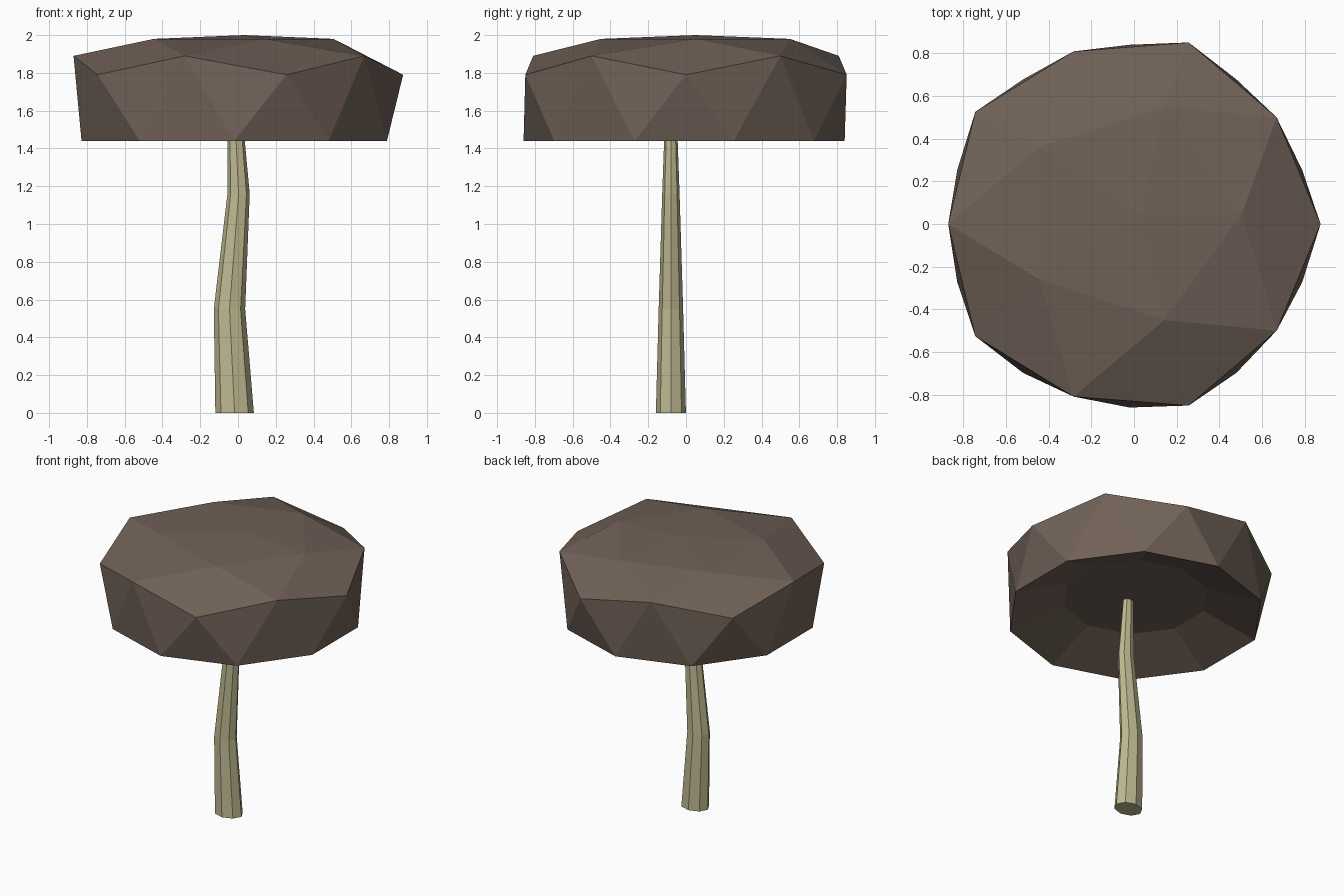
import bpy, bmesh, math

if "Cube" in bpy.data.objects:
    bpy.data.objects.remove(bpy.data.objects["Cube"])


def material(name, rgb):
    m = bpy.data.materials.new(name)
    lin = [((c / 255 + 0.055) / 1.055) ** 2.4 for c in rgb]
    m.diffuse_color = (*lin, 1)
    m.use_nodes = True
    m.node_tree.nodes["Principled BSDF"].inputs["Base Color"].default_value = m.diffuse_color
    return m


def finish(bm, name, mat):
    bmesh.ops.recalc_face_normals(bm, faces=bm.faces)
    me = bpy.data.meshes.new(name)
    bm.to_mesh(me)
    bm.free()
    me.materials.append(mat)
    ob = bpy.data.objects.new(name, me)
    bpy.context.collection.objects.link(ob)
    return ob


# Cap: upper half of an icosphere, each ring moved to its own height
bm = bmesh.new()
bmesh.ops.create_icosphere(bm, subdivisions=2, radius=1)
bmesh.ops.delete(bm, geom=[v for v in bm.verts if v.co.z < -0.1], context='VERTS')
for v in bm.verts:
    x, y, z = v.co
    if z > 0.95:
        v.co = (0.03, 0.05, 2.0)
    elif z > 0.7:
        v.co = (x - 0.02, y + 0.05, 1.98)
    elif z > 0.49:
        v.co = (x - 0.02, y, 1.89)
    elif z > 0.2:
        v.co = (x - 0.02, y, 1.79)
    else:
        v.co = (x * 0.85 - 0.02, y * 0.85 - 0.01, 1.44)

# Hollow underside: pull the rim inwards and up, then close it
rim = [e for e in bm.edges if e.is_boundary]
new = bmesh.ops.extrude_edge_only(bm, edges=rim)['geom']
for v in (g for g in new if isinstance(g, bmesh.types.BMVert)):
    v.co = ((v.co.x + 0.02) * 0.57 - 0.02, (v.co.y + 0.01) * 0.57 - 0.01, 1.58)
bmesh.ops.contextual_create(bm, geom=[g for g in new if isinstance(g, bmesh.types.BMEdge)])
finish(bm, "mushroom_cap", material("dark brown", (112, 97, 87)))

# Stem: bent, tapering eight-sided tube (z, centre x, half width)
bm = bmesh.new()
path = [(0, -0.018, 0.102), (0.55, -0.045, 0.083), (1.16, 0.003, 0.059), (1.44, -0.01, 0.046), (1.66, -0.02, 0.036)]
rings = []
for z, cx, r in path:
    rings.append([bm.verts.new((cx + r * math.cos(i * math.pi / 4),
                                -0.08 + 0.78 * r * math.sin(i * math.pi / 4), z)) for i in range(8)])
for a, b in zip(rings, rings[1:]):
    for i in range(8):
        j = (i + 1) % 8
        bm.faces.new((a[i], a[j], b[j], b[i]))
bm.faces.new(rings[0][::-1])
bm.faces.new(rings[-1])
finish(bm, "mushroom_stem", material("pale olive", (190, 184, 144)))
